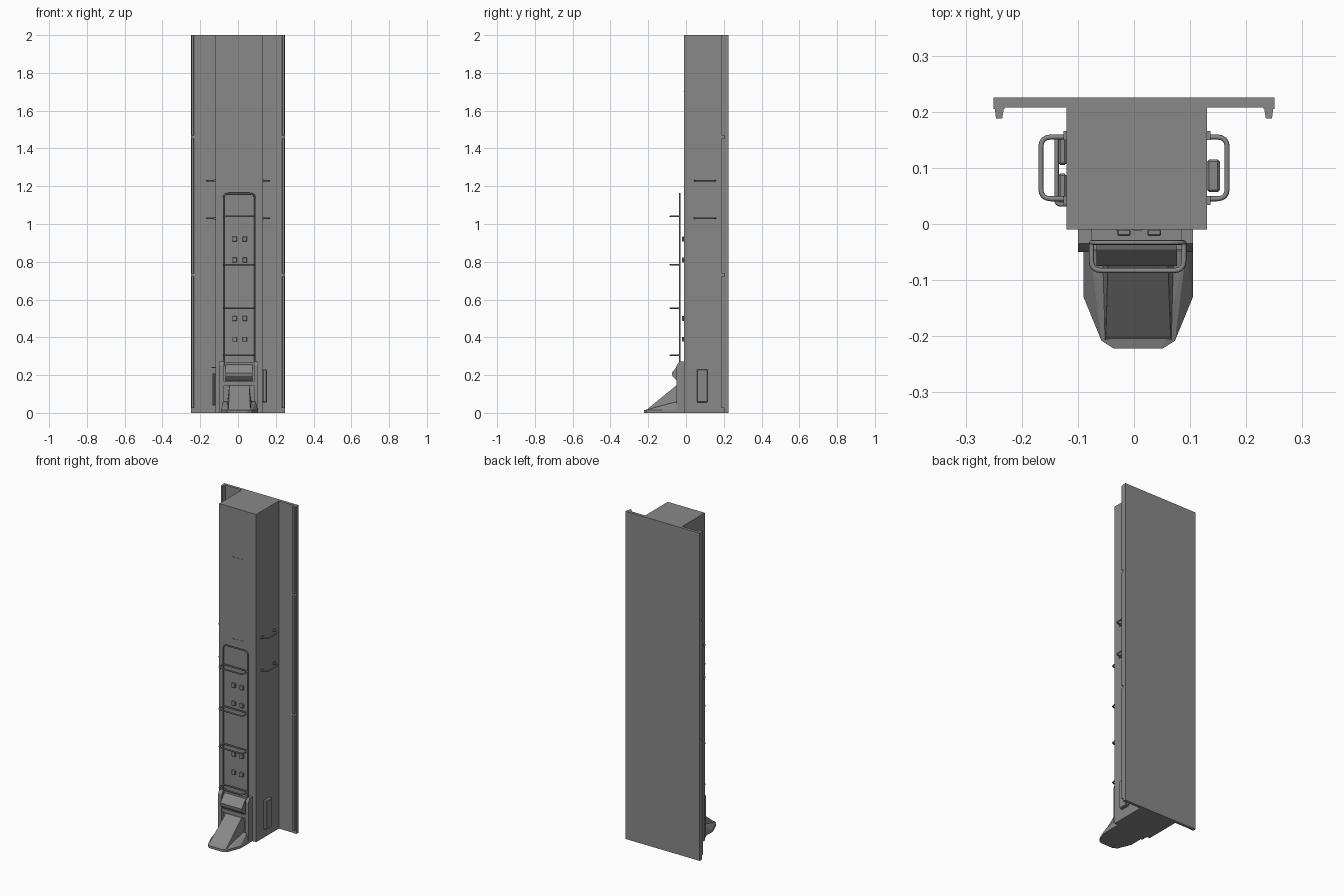
import bpy, bmesh
from mathutils import Vector

old = bpy.data.objects.get("Cube")
if old:
    bpy.data.objects.remove(old, do_unlink=True)

grey = bpy.data.materials.new("metal grey")
grey.use_nodes = True
grey.diffuse_color = (0.25, 0.25, 0.25, 1)
grey.node_tree.nodes["Principled BSDF"].inputs["Base Color"].default_value = (0.25, 0.25, 0.25, 1)


def finish(name, bm):
    bmesh.ops.recalc_face_normals(bm, faces=bm.faces)
    mesh = bpy.data.meshes.new(name)
    bm.to_mesh(mesh)
    bm.free()
    mesh.materials.append(grey)
    obj = bpy.data.objects.new(name, mesh)
    bpy.context.collection.objects.link(obj)
    return obj


def box(name, x, y, z, bevel=0):
    bm = bmesh.new()
    bmesh.ops.create_cube(bm, size=1)
    for v in bm.verts:
        v.co = [a + (b - a) * (c + 0.5) for (a, b), c in zip((x, y, z), v.co)]
    obj = finish(name, bm)
    if bevel:
        mod = obj.modifiers.new("bevel", "BEVEL")
        mod.width, mod.segments = bevel, 1
    return obj


def prism(name, profile, place, start, end):
    """Extrude a closed 2D profile; place(u, v, t) gives the 3D position."""
    bm = bmesh.new()
    face = bm.faces.new([bm.verts.new(place(u, v, start)) for u, v in profile])
    shift = Vector(place(0, 0, end)) - Vector(place(0, 0, start))
    verts = [e for e in bmesh.ops.extrude_face_region(bm, geom=[face])["geom"]
             if isinstance(e, bmesh.types.BMVert)]
    bmesh.ops.translate(bm, verts=verts, vec=shift)
    return finish(name, bm)


def hull(name, points):
    bm = bmesh.new()
    for p in points:
        bm.verts.new(p)
    bmesh.ops.convex_hull(bm, input=bm.verts)
    bmesh.ops.dissolve_limit(bm, angle_limit=0.02, verts=bm.verts, edges=bm.edges)
    return finish(name, bm)


def rod(name, points, radius=0.0045, corner=0.018):
    """Round bar along a path with rounded inner corners."""
    pts = [Vector(p) for p in points]
    path = [pts[0]]
    for a, b, c in zip(pts, pts[1:], pts[2:]):
        p, q = b + (a - b).normalized() * corner, b + (c - b).normalized() * corner
        for i in range(5):
            t = i / 4
            path.append(p * (1 - t) ** 2 + b * 2 * t * (1 - t) + q * t * t)
    path.append(pts[-1])
    curve = bpy.data.curves.new(name, "CURVE")
    curve.dimensions = "3D"
    curve.bevel_depth, curve.bevel_resolution = radius, 1
    curve.use_fill_caps = True
    spline = curve.splines.new("POLY")
    spline.points.add(len(path) - 1)
    for sp, p in zip(spline.points, path):
        sp.co = (*p, 1)
    curve.materials.append(grey)
    obj = bpy.data.objects.new(name, curve)
    bpy.context.collection.objects.link(obj)
    return obj


# Column and back plate
box("column", (-0.12, 0.13), (-0.01, 0.222), (0, 2))
box("back_plate", (-0.25, 0.25), (0.208, 0.225), (0, 2))

# Edge strips with tapered lips, broken by short gaps
for side, label in ((-1, "right"), (1, "left")):
    box(f"{label}_edge_strip", sorted((side * 0.25, side * 0.231)), (0.205, 0.225), (0, 2))
    lip = [(side * u, v) for u, v in
           ((0.248, 0.206), (0.246, 0.188), (0.235, 0.188), (0.232, 0.206))]
    for i, (low, high) in enumerate(((0.025, 0.722), (0.738, 1.452), (1.468, 2))):
        prism(f"{label}_lip_{i}", lip, lambda u, v, t: (u, v, t), low, high)

# Side grab handles
for z in (1.03, 1.23):
    for wall, out, label in ((-0.12, -0.166, "right"), (0.13, 0.166, "left")):
        rod(f"{label}_grab_handle", [(wall, 0.155, z), (out, 0.155, z),
                                     (out, 0.045, z), (wall, 0.045, z)])
        for y in (0.042, 0.158):
            foot = sorted((wall, wall + (0.006 if out > 0 else -0.006)))
            box(f"{label}_handle_foot", foot, (y - 0.008, y + 0.008), (z - 0.008, z + 0.008))

# Side boxes near the ground
box("left_box", (0.13, 0.153), (0.057, 0.115), (0.055, 0.23), 0.004)
for i, y in enumerate(((0.033, 0.09), (0.105, 0.155))):
    box(f"right_panel_{i}", (-0.135, -0.12), y, (0.04, 0.21), 0.004)
rod("right_panel_bar", [(-0.12, 0.155, 0.24), (-0.138, 0.155, 0.24),
                        (-0.138, 0.035, 0.24), (-0.12, 0.035, 0.24)], 0.004, 0.008)

# Ladder frame, step hoops and mounting blocks
L, R, F = -0.076, 0.089, -0.033
rod("ladder_frame", [(L, F, 0.25), (L, F, 1.161), (R, F, 1.161), (R, F, 0.25)], 0.0045, 0.025)
for z in (0.305, 0.555, 0.785, 1.04):
    rod("ladder_step", [(L, F, z), (L, -0.083, z), (R, -0.083, z), (R, F, z)])
    rod("ladder_rung", [(L, F, z), (R, F, z)])
for z in (0.92, 0.81, 0.5, 0.39):
    for x in (-0.018, 0.036):
        box("mount_block", (x - 0.012, x + 0.012), (-0.021, -0.01), (z - 0.013, z + 0.013), 0.002)

# Short slits on the front face
for z in (1.2, 1.7):
    for x in (-0.023, 0.006, 0.035):
        box("front_slit", (x - 0.009, x + 0.009), (-0.012, -0.01), (z - 0.002, z + 0.002))

# Housing frame at the foot
box("housing_back", (-0.1, 0.105), (-0.03, -0.01), (0, 0.268))
for x in ((-0.1, -0.075), (0.085, 0.105)):
    prism("housing_post", [(-0.01, 0), (-0.05, 0), (-0.05, 0.25), (-0.035, 0.272), (-0.01, 0.272)],
          lambda u, v, t: (t, u, v), *x)
box("housing_sill", (-0.08, 0.09), (-0.045, -0.01), (0.145, 0.165))
prism("housing_hood", [(-0.02, 0.262), (-0.045, 0.25), (-0.075, 0.212), (-0.072, 0.195),
                       (-0.05, 0.172), (-0.02, 0.172)],
      lambda u, v, t: (t, u, v), -0.067, 0.077)

# Spout foot with skirt and raised sloping chute
outline = [(-0.09, -0.03), (-0.09, -0.13), (-0.058, -0.208), (-0.036, -0.222),
           (0.051, -0.222), (0.073, -0.208), (0.105, -0.13), (0.105, -0.03)]
hull("spout_foot", [(x, y, z) for x, y in outline for z in (0, 0.014)]
     + [(-0.078, -0.048, 0.06), (0.093, -0.048, 0.06)])
hull("spout_chute", [(-0.052, -0.212, 0.01), (0.067, -0.212, 0.01),
                     (-0.05, -0.2, 0.024), (0.065, -0.2, 0.024),
                     (-0.046, -0.052, 0.145), (0.06, -0.052, 0.145),
                     (-0.062, -0.05, 0.01), (0.077, -0.05, 0.01),
                     (-0.046, -0.025, 0.145), (0.06, -0.025, 0.145)])
